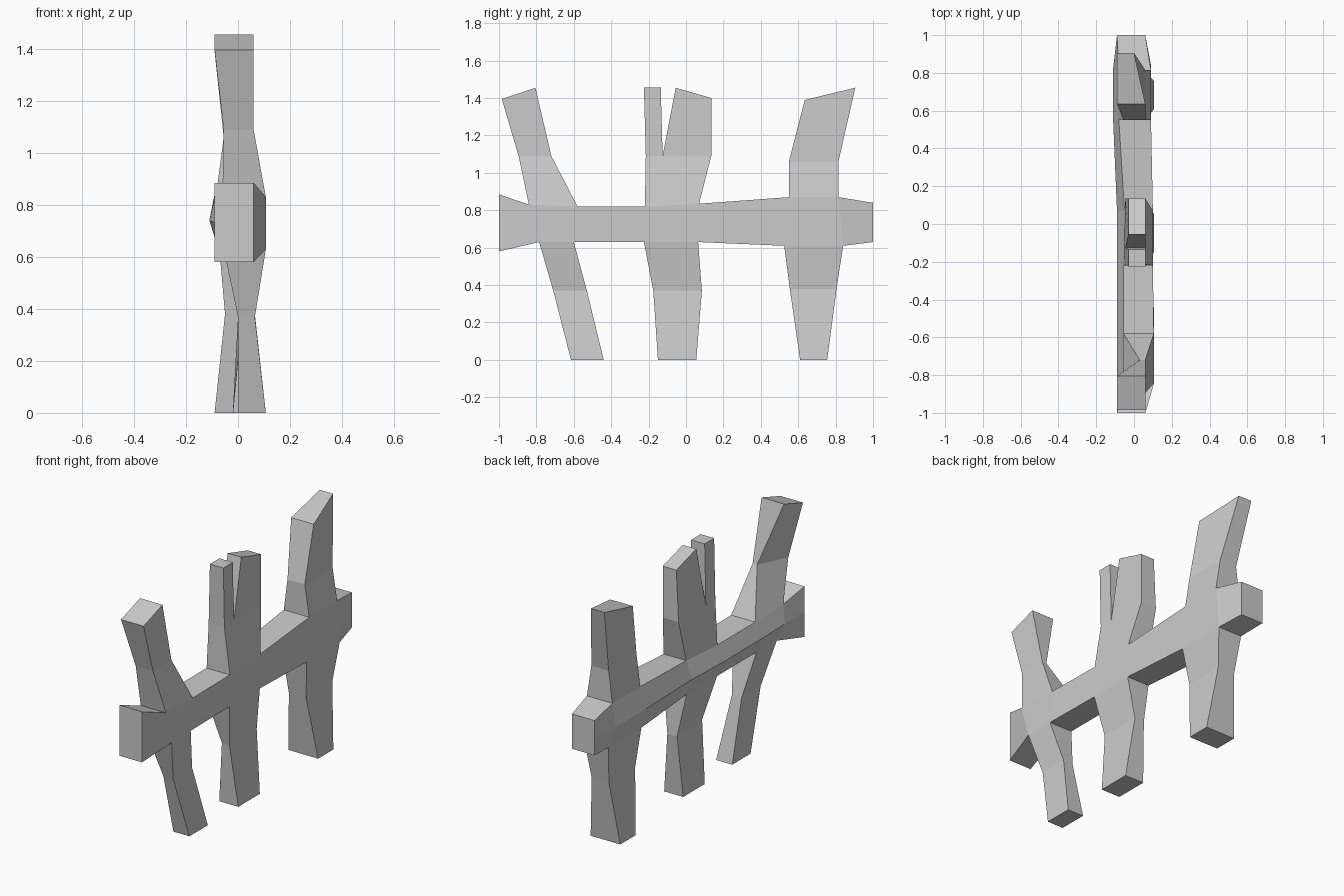
import bpy, bmesh

if "Cube" in bpy.data.objects:
    bpy.data.objects.remove(bpy.data.objects["Cube"])

bm = bmesh.new()


def face(*pts):
    bm.faces.new([bm.verts.new(p) for p in pts])


def ring(edge_a, edge_b):
    """Two x-direction edges (y, z, x_left, x_right) -> four corners."""
    (ya, za, la, ra), (yb, zb, lb, rb) = edge_a, edge_b
    return [(la, ya, za), (ra, ya, za), (rb, yb, zb), (lb, yb, zb)]


def limb(*sections):
    """Open-based loft through edge pairs, capped at its tip."""
    rings = [ring(*s) for s in sections]
    for p, q in zip(rings, rings[1:]):
        for i in range(4):
            j = (i + 1) % 4
            face(p[i], p[j], q[j], q[i])
    face(*rings[-1])


# Rail stations: top edge, bottom edge (y, z, x_left, x_right), ridge x on the back
rail = [
    ((-1, .885, -.09, .06), (-1, .58, -.09, .06), -.09),
    ((-.84, .83, -.06, .107), (-.785, .63, -.055, .107), -.09),
    ((-.58, .82, -.055, .105), (-.60, .63, -.05, .105), -.09),
    ((-.22, .82, -.055, .10), (-.225, .63, -.05, .10), -.09),
    ((.07, .835, -.05, .10), (.065, .63, -.05, .10), -.09),
    ((.55, .87, -.08, .09), (.525, .61, -.07, .09), -.11),
    ((.815, .87, -.08, .09), (.84, .61, -.07, .09), -.11),
    ((1, .84, -.09, .06), (1, .63, -.09, .06), -.09),
]


def rail_ring(s):
    t, b, x = s
    mid = (x, (t[0] + b[0]) / 2, (t[1] + b[1]) / 2)
    return [(t[2], t[0], t[1]), (t[3], t[0], t[1]), (b[3], b[0], b[1]),
            (b[2], b[0], b[1]), mid]


# Rail: top and bottom stay open where the posts cross
for k in range(7):
    p, q = rail_ring(rail[k]), rail_ring(rail[k + 1])
    for i in range(5):
        if k in (1, 3, 5) and i in (0, 2):
            continue
        j = (i + 1) % 5
        face(p[i], p[j], q[j], q[i])
face(*rail_ring(rail[0]))
face(*rail_ring(rail[7]))


def top(k):
    return rail[k][0], rail[k + 1][0]


def bottom(k):
    return rail[k][1], rail[k + 1][1]


# Front post, leaning
limb(top(1), ((-.895, 1.09, -.055, .06), (-.72, 1.09, .03, .06)),
     ((-.985, 1.395, -.09, .06), (-.805, 1.455, -.09, .06)))
limb(bottom(1), ((-.71, .37, 0, .065), (-.53, .37, 0, .065)),
     ((-.615, 0, 0, .107), (-.44, 0, 0, .107)))

# Middle post, split into two prongs
a, v, b = (-.215, 1.09, -.045, .06), (-.125, 1.09, -.045, .06), (.135, 1.09, -.045, .06)
lo = ring(*top(3))
hi = ring(a, b)
vl, vr = ring(v, v)[0], ring(v, v)[1]
face(lo[0], lo[1], hi[1], hi[0])
face(lo[1], lo[2], hi[2], vr, hi[1])
face(lo[2], lo[3], hi[3], hi[2])
face(lo[3], lo[0], hi[0], vl, hi[3])
limb((a, v), ((-.225, 1.455, -.03, .06), (-.135, 1.455, -.03, .06)))
limb((v, b), ((-.055, 1.455, -.03, .06), (.135, 1.40, -.03, .06)))
limb(bottom(3), ((-.175, .37, .015, .065), (.085, .37, .0, .065)),
     ((-.15, 0, -.02, .107), (.055, 0, -.02, .107)))

# Back post, with a twisted top
limb(top(5), ((.55, 1.06, -.055, .06), (.815, 1.06, -.055, .06)),
     ((.635, 1.39, -.09, .06), (.905, 1.455, -.09, .0)))
limb(bottom(5), ((.555, .38, -.05, .065), (.805, .38, -.05, .065)),
     ((.61, 0, -.09, .107), (.755, 0, -.09, .107)))

# Weld everything into one carved fence
bmesh.ops.remove_doubles(bm, verts=bm.verts, dist=.0005)
bmesh.ops.recalc_face_normals(bm, faces=bm.faces)
mesh = bpy.data.meshes.new("wooden_fence")
bm.to_mesh(mesh)
bm.free()
fence = bpy.data.objects.new("wooden_fence", mesh)
bpy.context.collection.objects.link(fence)
